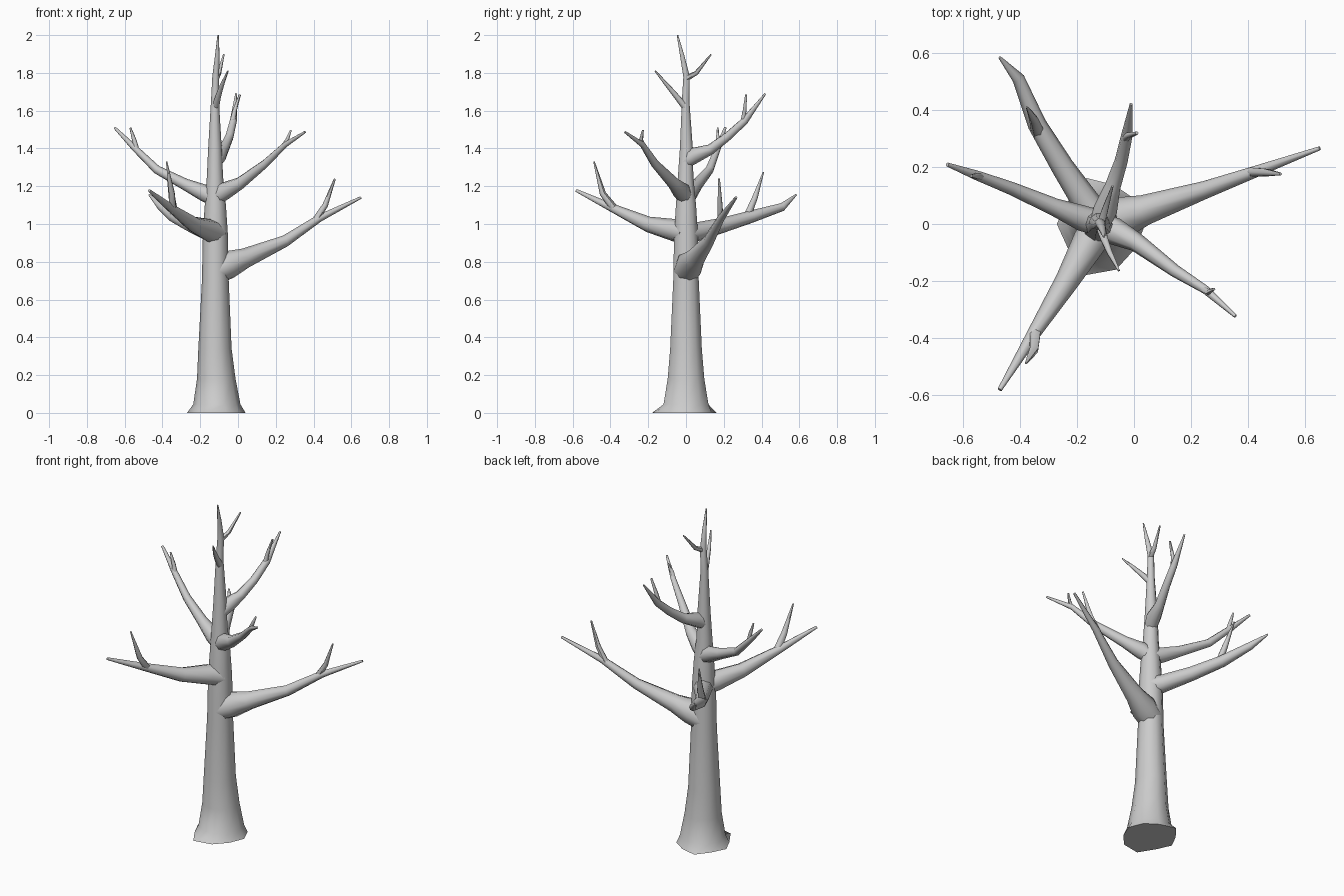
import bpy, bmesh, math
from mathutils import Vector

bark = bpy.data.materials.new("pale_grey_bark")
bark.diffuse_color = (0.6, 0.6, 0.6, 1)


def tube(name, pts, sides=8, base_shape=None):
    """Skin a tapered tube along (x, y, z, radius) points; both ends capped."""
    bm = bmesh.new()
    P = [Vector(p[:3]) for p in pts]
    rings, u = [], None
    for i, p in enumerate(P):
        a, b = P[max(i - 1, 0)], P[min(i + 1, len(P) - 1)]
        t = (b - a).normalized()
        if base_shape and i < 3:
            t = Vector((0, 0, 1))
        if u is None:
            u = Vector((1, 0, 0)) if abs(t.z) > 0.9 else Vector((0, 0, 1))
        u = (u - t * u.dot(t)).normalized()
        v = t.cross(u)
        ring = []
        for k in range(sides):
            ang = 2 * math.pi * k / sides
            r = pts[i][3] * (base_shape[k] if base_shape and i == 0 else 1)
            ring.append(bm.verts.new(p + (u * math.cos(ang) + v * math.sin(ang)) * r))
        rings.append(ring)
    for r0, r1 in zip(rings, rings[1:]):
        for k in range(sides):
            j = (k + 1) % sides
            bm.faces.new((r0[k], r0[j], r1[j], r1[k]))
    bm.faces.new(rings[0][::-1])
    bm.faces.new(rings[-1])
    bmesh.ops.recalc_face_normals(bm, faces=bm.faces)
    me = bpy.data.meshes.new(name)
    bm.to_mesh(me)
    bm.free()
    me.materials.append(bark)
    ob = bpy.data.objects.new(name, me)
    bpy.context.collection.objects.link(ob)
    bpy.ops.object.select_all(action='DESELECT')
    ob.select_set(True)
    bpy.context.view_layer.objects.active = ob
    bpy.ops.object.shade_smooth_by_angle(angle=math.radians(60))
    return ob


# Trunk with an irregular root flare, narrowing to a leaning tip
tube("trunk", [
    (-0.115, 0, 0, 0.16), (-0.112, 0, 0.045, 0.125), (-0.115, 0, 0.18, 0.102),
    (-0.122, 0, 0.34, 0.088), (-0.12, 0, 0.7, 0.071), (-0.12, 0, 0.95, 0.066),
    (-0.12, 0, 1.1, 0.056), (-0.122, -0.002, 1.25, 0.043), (-0.122, 0.002, 1.4, 0.036),
    (-0.122, -0.002, 1.65, 0.021), (-0.118, 0.003, 1.78, 0.018),
    (-0.11, -0.02, 1.89, 0.012), (-0.105, -0.045, 2.0, 0.004)],
    sides=10, base_shape=[0.97, 0.92, 0.9, 1.06, 0.88, 0.97, 0.9, 1.18, 1.05, 0.92])

# Main branches, from lowest to highest
branches = {
    "low_right": [(-0.12, 0.0, 0.75, 0.07), (-0.05, 0.02, 0.785, 0.075), (0.04, 0.05, 0.82, 0.053),
                  (0.25, 0.12, 0.91, 0.031), (0.43, 0.185, 1.03, 0.02), (0.65, 0.265, 1.14, 0.007)],
    "front_left": [(-0.11, 0.0, 0.95, 0.06), (-0.155, -0.06, 0.967, 0.06), (-0.235, -0.2, 0.998, 0.042),
                   (-0.355, -0.39, 1.085, 0.023), (-0.47, -0.58, 1.177, 0.008)],
    "back_left": [(-0.115, 0.0, 0.945, 0.06), (-0.16, 0.065, 0.96, 0.05), (-0.25, 0.2, 0.995, 0.04),
                  (-0.34, 0.35, 1.04, 0.033), (-0.405, 0.51, 1.09, 0.022), (-0.47, 0.583, 1.155, 0.005)],
    "left": [(-0.11, 0.0, 1.13, 0.045), (-0.18, 0.02, 1.165, 0.045), (-0.28, 0.06, 1.21, 0.031),
             (-0.43, 0.125, 1.288, 0.023), (-0.55, 0.17, 1.405, 0.017), (-0.653, 0.208, 1.51, 0.007)],
    "front_right": [(-0.12, 0.0, 1.14, 0.042), (-0.07, -0.025, 1.175, 0.048), (0.01, -0.065, 1.215, 0.033),
                    (0.145, -0.165, 1.32, 0.022), (0.25, -0.23, 1.42, 0.015), (0.355, -0.323, 1.487, 0.006)],
    "high_back": [(-0.12, 0.0, 1.33, 0.036), (-0.1, 0.05, 1.365, 0.042), (-0.075, 0.13, 1.395, 0.028),
                  (-0.045, 0.22, 1.463, 0.023), (-0.025, 0.31, 1.545, 0.02), (-0.01, 0.42, 1.69, 0.005)],
}
for name, pts in branches.items():
    tube("branch_" + name, pts)

# Twigs forking off the branches and the upper trunk
twigs = {
    "low_right": [(0.41, 0.182, 1.02, 0.018), (0.462, 0.18, 1.1, 0.015), (0.513, 0.175, 1.24, 0.005)],
    "front_left": [(-0.345, -0.37, 1.07, 0.022), (-0.35, -0.44, 1.16, 0.017), (-0.378, -0.487, 1.33, 0.004)],
    "back_left": [(-0.335, 0.32, 1.03, 0.024), (-0.35, 0.365, 1.14, 0.017), (-0.375, 0.41, 1.275, 0.004)],
    "left": [(-0.535, 0.165, 1.385, 0.015), (-0.548, 0.168, 1.44, 0.012), (-0.57, 0.168, 1.51, 0.005)],
    "front_right": [(0.235, -0.222, 1.405, 0.013), (0.26, -0.238, 1.445, 0.011), (0.28, -0.228, 1.497, 0.005)],
    "high_back": [(-0.03, 0.3, 1.53, 0.017), (-0.018, 0.31, 1.6, 0.011), (0.01, 0.318, 1.685, 0.006)],
    "upper_front": [(-0.12, 0.0, 1.615, 0.02), (-0.105, -0.05, 1.675, 0.015), (-0.085, -0.1, 1.735, 0.011),
                    (-0.053, -0.163, 1.81, 0.004)],
    "upper_back": [(-0.116, 0.0, 1.77, 0.016), (-0.1, 0.055, 1.8, 0.012), (-0.075, 0.133, 1.898, 0.004)],
}
for name, pts in twigs.items():
    tube("twig_" + name, pts, sides=6)
